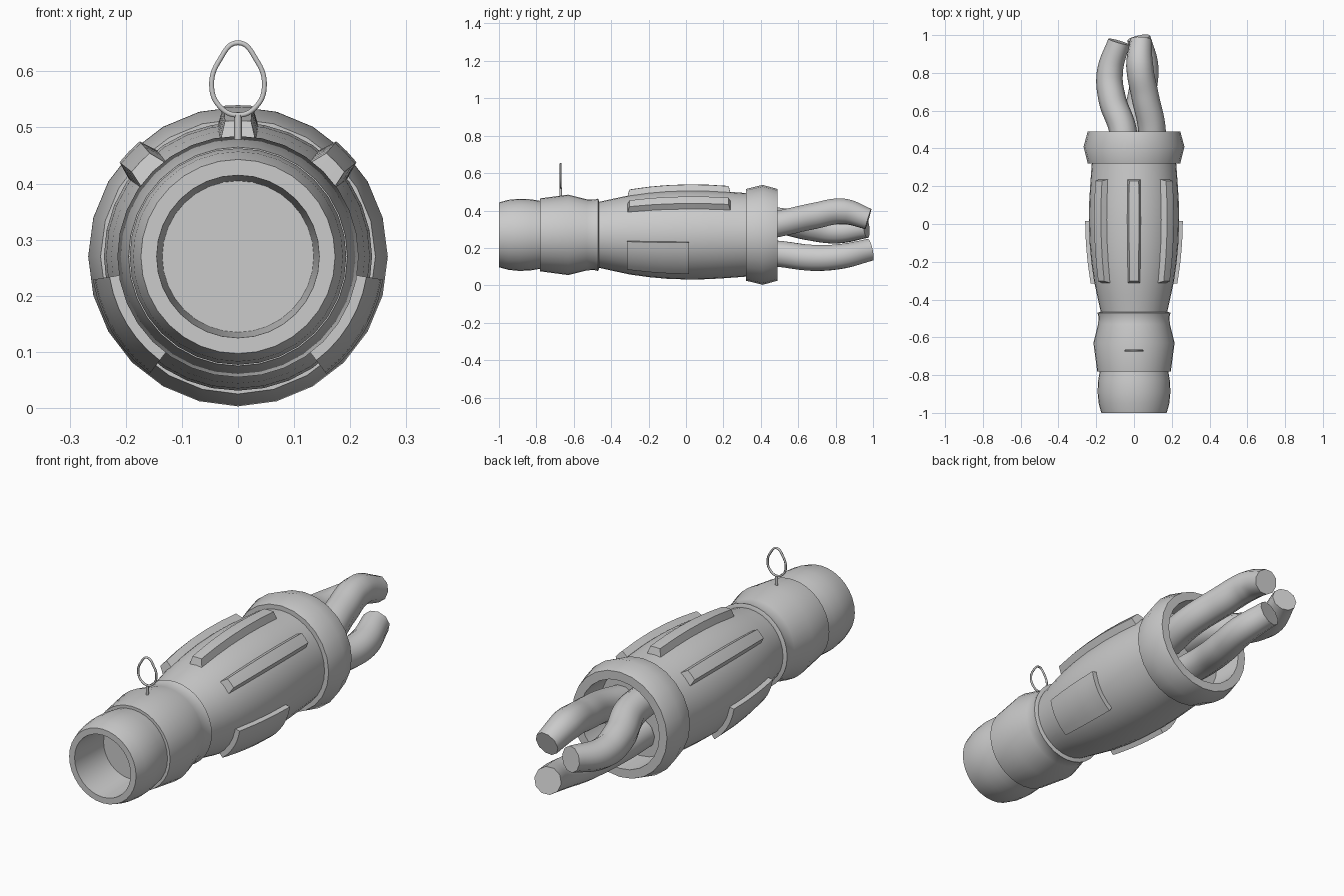
import bpy, bmesh, math

if "Cube" in bpy.data.objects:
    bpy.data.objects.remove(bpy.data.objects["Cube"])

CZ = 0.27  # height of the long axis


def finish(name, bm, angle=30):
    bmesh.ops.remove_doubles(bm, verts=bm.verts, dist=1e-5)
    bmesh.ops.recalc_face_normals(bm, faces=bm.faces)
    me = bpy.data.meshes.new(name)
    bm.to_mesh(me)
    bm.free()
    me.shade_smooth()
    me.set_sharp_from_angle(angle=math.radians(angle))
    ob = bpy.data.objects.new(name, me)
    bpy.context.collection.objects.link(ob)
    return ob


def polar(y, r, a):
    return (r * math.cos(a), y, CZ + r * math.sin(a))


def lathe(name, profile, sides=32):
    """Revolve (y, radius) points around the long axis."""
    bm = bmesh.new()
    rings = []
    for y, r in profile:
        if r == 0:
            rings.append([bm.verts.new((0, y, CZ))] * sides)
        else:
            rings.append([bm.verts.new(polar(y, r, math.pi / 2 + math.tau * i / sides))
                          for i in range(sides)])
    for a, b in zip(rings, rings[1:]):
        for i in range(sides):
            j = (i + 1) % sides
            bm.faces.new(list(dict.fromkeys((a[i], a[j], b[j], b[i]))))
    return finish(name, bm)


BODY = [(-0.47, 0.175), (-0.38, 0.195), (-0.30, 0.212), (-0.2, 0.226), (-0.1, 0.235),
        (0.02, 0.239), (0.12, 0.237), (0.22, 0.231), (0.34, 0.222)]


def body_r(y):
    for (y0, r0), (y1, r1) in zip(BODY, BODY[1:]):
        if y <= y1:
            return r0 + (r1 - r0) * (y - y0) / (y1 - y0)
    return BODY[-1][1]


def plate(name, centre, half_base, half_top, y0, y1, height, across, slope=0.0, steps=10):
    """Raised strip that follows the curve of the body; angles in degrees."""
    bm = bmesh.new()
    loops = []
    for k in range(steps + 1):
        t = k / steps
        yb = y0 + (y1 - y0) * t
        yt = y0 + slope + (y1 - y0 - 2 * slope) * t
        pts = []
        for i in range(across + 1):
            s = 2 * i / across - 1
            pts.append(polar(yb, body_r(yb) - 0.012, math.radians(centre + s * half_base)))
        for i in range(across + 1):
            s = 1 - 2 * i / across
            pts.append(polar(yt, body_r(yt) + height, math.radians(centre + s * half_top)))
        loops.append([bm.verts.new(p) for p in pts])
    n = len(loops[0])
    for a, b in zip(loops, loops[1:]):
        for i in range(n):
            j = (i + 1) % n
            bm.faces.new((a[i], a[j], b[j], b[i]))
    for lp in (loops[0], loops[-1]):
        for i in range(across):
            bm.faces.new((lp[i], lp[i + 1], lp[n - 2 - i], lp[n - 1 - i]))
    return finish(name, bm)


def tube(name, points, radius, radii=None, cyclic=False, res=3):
    cu = bpy.data.curves.new(name, 'CURVE')
    cu.dimensions = '3D'
    cu.bevel_depth = radius
    cu.bevel_resolution = res
    cu.use_fill_caps = True
    cu.resolution_u = 8
    sp = cu.splines.new('BEZIER')
    sp.bezier_points.add(len(points) - 1)
    for i, (bp, p) in enumerate(zip(sp.bezier_points, points)):
        bp.co = p
        bp.handle_left_type = bp.handle_right_type = 'AUTO'
        bp.radius = radii[i] if radii else 1
    sp.use_cyclic_u = cyclic
    sp.use_smooth = True
    ob = bpy.data.objects.new(name, cu)
    bpy.context.collection.objects.link(ob)
    return ob


# Hollow rounded nozzle at the front
lathe("nozzle", [(-0.8, 0), (-0.8, 0.135), (-1, 0.145), (-1, 0.173), (-0.95, 0.187),
                 (-0.89, 0.193), (-0.83, 0.190), (-0.77, 0.18), (-0.77, 0)])

# Neck ring with a narrow groove behind it
lathe("neck_ring", [(-0.78, 0), (-0.78, 0.195), (-0.63, 0.215), (-0.53, 0.19),
                    (-0.49, 0.188), (-0.47, 0.194), (-0.465, 0.18), (-0.465, 0)])

# Bulging main body
lathe("body", [(-0.47, 0)] + BODY + [(0.34, 0)])

# Faceted open collar at the back
lathe("collar", [(0.32, 0.2), (0.32, 0.245), (0.41, 0.267), (0.49, 0.245),
                 (0.49, 0.205), (0.345, 0.2), (0.345, 0)], 24)

# Three tapered rails on top
for label, a in (("right", 44), ("centre", 90), ("left", 136)):
    plate("rail_" + label, a, 10, 5.5, -0.315, 0.24, 0.031, 2, 0.012)

# Two curved grip plates low on the sides
for label, a in (("right", -31), ("left", 211)):
    plate("grip_plate_" + label, a, 22, 22, -0.315, 0.015, 0.023, 6)

# Three twisted cables
tube("cable_right", [(0.09, 0.345, 0.30), (0.095, 0.5, 0.33), (0.058, 0.68, 0.37),
                     (0.03, 0.84, 0.395), (0.037, 0.975, 0.355)],
     0.073, [1, 1, 1, 0.98, 0.8])
tube("cable_left", [(-0.05, 0.345, 0.36), (-0.06, 0.5, 0.345), (-0.115, 0.66, 0.31),
                    (-0.128, 0.8, 0.29), (-0.08, 0.965, 0.31)],
     0.073, [1, 1, 1, 0.95, 0.8])
tube("cable_lower", [(-0.01, 0.345, 0.18), (0.0, 0.5, 0.168), (0.04, 0.68, 0.147),
                     (0.06, 0.83, 0.155), (0.025, 0.985, 0.19)],
     0.073, [1, 1, 1, 0.95, 0.85])

# Pull ring: egg-shaped loop on a short stem
tube("pull_ring", [(0, -0.67, 0.522), (0.033, -0.67, 0.538), (0.047, -0.67, 0.575),
                   (0.033, -0.67, 0.62), (0, -0.67, 0.651), (-0.033, -0.67, 0.62),
                   (-0.047, -0.67, 0.575), (-0.033, -0.67, 0.538)], 0.005, cyclic=True, res=1)
tube("ring_stem", [(0, -0.67, 0.46), (0, -0.67, 0.522)], 0.007, res=1)
